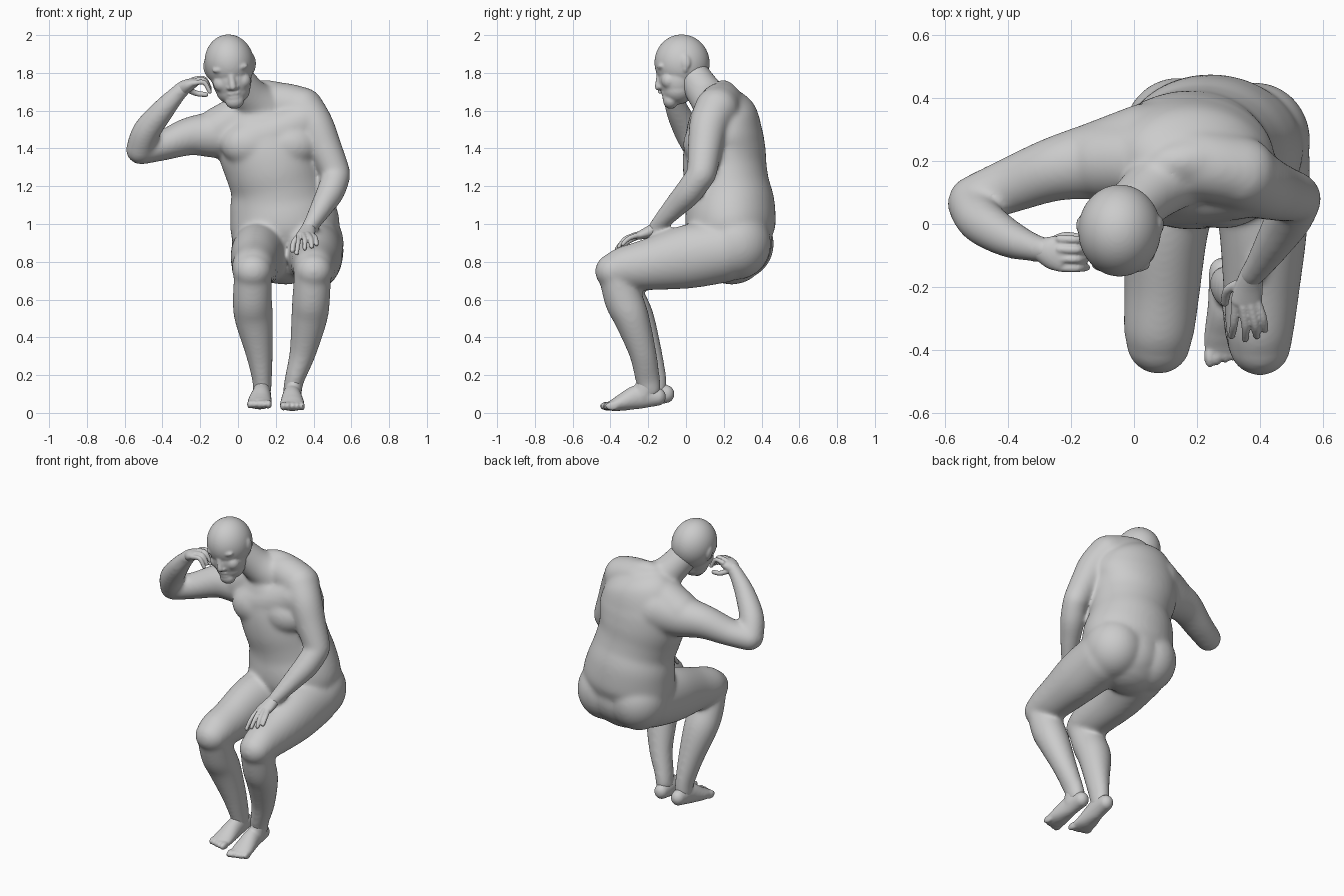
import bpy, bmesh, math
from mathutils import Vector, Matrix

X, Y = Vector((1, 0, 0)), Vector((0, 1, 0))
SEG = 40


def resample(pts, n=10):
    """Smooth curve through points of (x, y, z, radius along side, other radius)."""
    out = []
    for i in range(len(pts) - 1):
        p0, p1 = pts[max(i - 1, 0)], pts[i]
        p2, p3 = pts[i + 1], pts[min(i + 2, len(pts) - 1)]
        for k in range(n):
            t = k / n
            out.append([0.5 * (2 * b + (c - a) * t + (2 * a - 5 * b + 4 * c - d) * t * t
                               + (3 * b - a - 3 * c + d) * t ** 3)
                        for a, b, c, d in zip(p0, p1, p2, p3)])
    return out + [list(pts[-1])]


def tube(bm, pts, side=X, mat=Matrix()):
    """Closed tube with elliptical sections and rounded ends."""
    pts = [p if len(p) == 5 else (*p, p[3]) for p in pts]
    path = resample(pts)
    cs = [Vector(p[:3]) for p in path]
    last = len(cs) - 1
    rings = []
    for i, p in enumerate(path):
        t = (cs[min(i + 1, last)] - cs[max(i - 1, 0)]).normalized()
        rings.append((cs[i], t, p[3], p[4]))

    def cap(ring, sign):
        c, t, a, b = ring
        r = min(a, b)
        return [(c + t * sign * r * math.sin(math.radians(g)), t,
                 a * math.cos(math.radians(g)), b * math.cos(math.radians(g)))
                for g in (20, 40, 58, 72, 84)]
    rings = cap(rings[0], -1)[::-1] + rings + cap(rings[-1], 1)
    loops = []
    for c, t, a, b in rings:
        s = (side - t * side.dot(t)).normalized()
        n = t.cross(s)
        loops.append([bm.verts.new(mat @ (c + s * a * math.cos(w) + n * b * math.sin(w)))
                      for w in (math.tau * k / SEG for k in range(SEG))])
    for u, v in zip(loops, loops[1:]):
        for k in range(SEG):
            j = (k + 1) % SEG
            bm.faces.new((u[k], u[j], v[j], v[k]))
    bm.faces.new(loops[0])
    bm.faces.new(loops[-1])


def blob(bm, c, r, mat=Matrix()):
    m = mat @ Matrix.Translation(c) @ Matrix.Diagonal((*r, 1))
    bmesh.ops.create_uvsphere(bm, u_segments=48, v_segments=32, radius=1, matrix=m)


def finish(bm, name, voxel, smooth):
    """Fuse the overlapping volumes into one smooth skin."""
    bmesh.ops.recalc_face_normals(bm, faces=bm.faces[:])
    me = bpy.data.meshes.new(name)
    bm.to_mesh(me)
    bm.free()
    ob = bpy.data.objects.new(name, me)
    bpy.context.collection.objects.link(ob)
    rm = ob.modifiers.new("fuse", 'REMESH')
    rm.mode = 'VOXEL'
    rm.voxel_size = voxel
    rm.use_smooth_shade = True
    sm = ob.modifiers.new("soften", 'SMOOTH')
    sm.factor = 0.5
    sm.iterations = smooth


# body: torso, neck, legs, arms
bm = bmesh.new()
tube(bm, [(.26, .24, .88, .26, .2), (.25, .235, .98, .29, .238), (.23, .235, 1.1, .275, .235),
          (.215, .22, 1.2, .255, .222), (.19, .205, 1.3, .26, .222), (.17, .205, 1.4, .275, .217),
          (.17, .21, 1.5, .275, .197), (.18, .215, 1.6, .235, .158), (.2, .2, 1.68, .16, .075)])
for x, y, r in ((.14, .28, .175), (.385, .265, .175), (.26, .27, .19)):  # buttocks
    blob(bm, (x, y, .895), (r, .185, .19))
for x, y in ((.055, .09), (.28, .085)):  # chest
    blob(bm, (x, y, 1.42), (.145, .1, .115))
tube(bm, [(.05, .12, 1.44, .12), (.2, .12, 1.48, .12), (.34, .13, 1.54, .115)], Y)  # collar
tube(bm, [(-.1, .2, 1.495, .125), (.06, .2, 1.58, .125), (.2, .19, 1.635, .115),
          (.34, .165, 1.61, .115)], Y)  # shoulder girdle
tube(bm, [(.15, .18, 1.6, .125), (.06, .11, 1.68, .1), (-.02, .035, 1.79, .088)])  # neck

# thighs
tube(bm, [(.13, .2, .86, .165, .17), (.1, 0, .825, .14, .168), (.09, -.2, .785, .121, .137),
          (.08, -.33, .765, .113, .115), (.078, -.38, .75, .103, .097)])
tube(bm, [(.4, .2, .86, .16, .17), (.41, 0, .825, .142, .168), (.405, -.2, .785, .122, .137),
          (.4, -.33, .765, .109, .115), (.4, -.385, .75, .1, .097)])
# shins
tube(bm, [(.08, -.37, .74, .1, .09), (.076, -.315, .6, .104, .102), (.084, -.265, .5, .102, .097),
          (.112, -.207, .32, .073, .08), (.127, -.17, .18, .053, .068), (.128, -.16, .12, .05, .06)])
tube(bm, [(.395, -.375, .74, .098, .09), (.387, -.33, .6, .1, .102), (.377, -.288, .5, .096, .094),
          (.343, -.23, .32, .071, .073), (.3, -.203, .18, .053, .066), (.288, -.19, .12, .05, .06)])

# left arm resting on the thigh
tube(bm, [(.34, .16, 1.61, .115), (.405, .12, 1.52, .103), (.46, .1, 1.4, .091),
          (.512, .085, 1.28, .08), (.518, .07, 1.245, .075)])
tube(bm, [(.518, .07, 1.245, .075), (.49, .015, 1.17, .074), (.45, -.05, 1.1, .063),
          (.405, -.12, 1.025, .049), (.372, -.165, .975, .04)])
# right arm raised to the head
tube(bm, [(.04, .235, 1.5, .15), (-.1, .205, 1.475, .128), (-.25, .175, 1.465, .103),
          (-.4, .12, 1.415, .088, .08), (-.515, .075, 1.388, .077, .074)], Y)
tube(bm, [(-.52, .065, 1.392, .074), (-.485, .01, 1.49, .074), (-.4, -.045, 1.6, .062),
          (-.32, -.075, 1.69, .046), (-.28, -.082, 1.727, .041)], Y)
finish(bm, "body", .01, 26)

# feet with toes
bm = bmesh.new()
for ankle, heel, arch, ball, toe in (
        ((.128, -.165, .17), (.13, -.105, .1), (.125, -.2, .095), (.116, -.29, .063), (.115, -.34, .05)),
        ((.298, -.2, .17), (.282, -.15, .085), (.285, -.25, .085), (.287, -.34, .055), (.287, -.385, .04))):
    tube(bm, [(*ankle, .043, .058), ((ankle[0] + arch[0]) / 2, arch[1] + .02, .09, .045, .055)])
    tube(bm, [(*heel, .044, .048), (*arch, .05, .064), (*ball, .063, .045), (*toe, .065, .031)])
    inner = 1 if heel[0] < .2 else -1
    for k in range(5):
        blob(bm, (toe[0] + inner * (.047 - k * .025), toe[1] - .034 + k * .007, toe[2] - .004),
             (.018 - .001 * k, .038, .024))
finish(bm, "feet", .007, 8)

# head, built upright and then tilted into place
bm = bmesh.new()
M = (Matrix.Translation((-.045, -.02, 1.848)) @ Matrix.Rotation(math.radians(-8), 4, 'Y')
     @ Matrix.Rotation(math.radians(10), 4, 'X'))
for c, r in (((0, 0, .005), (.131, .146, .151)),         # skull
             ((0, -.04, -.08), (.104, .1, .12)),         # face
             ((0, -.045, -.135), (.09, .085, .075)),     # jaw
             ((0, -.095, -.185), (.05, .04, .042)),      # chin
             ((0, -.118, -.138), (.038, .02, .014)),     # upper lip
             ((0, -.116, -.16), (.034, .02, .014))):     # lower lip
    blob(bm, c, r, M)
for s in (-1, 1):
    blob(bm, (s * .045, -.112, -.004), (.05, .024, .02), M)      # brow
    blob(bm, (s * .042, -.112, -.036), (.024, .018, .016), M)    # eye
    blob(bm, (s * .055, -.085, -.085), (.045, .042, .045), M)    # cheek
    blob(bm, (s * .018, -.132, -.105), (.015, .017, .014), M)    # nostril
    blob(bm, (s * .126, .016, -.008), (.014, .027, .04), M)      # ear
    blob(bm, (s * .12, .008, -.038), (.012, .017, .026), M)      # ear lobe
tube(bm, [(0, -.12, -.015, .017), (0, -.134, -.06, .018), (0, -.145, -.1, .02)], X, M)
finish(bm, "head", .006, 9)


def hand(name, palm, fingers, side):
    bm = bmesh.new()
    tube(bm, palm, side)
    for i, f in enumerate(fingers):
        r = .0165 if i == 4 else .0145
        tube(bm, [(*p, r - .0015 * k) for k, p in enumerate(f)], side)
    finish(bm, name, .005, 4)


# left hand: little finger to index, then thumb
hand("left_hand", [(.375, -.155, .982, .036, .034), (.365, -.2, .957, .045, .03), (.356, -.25, .938, .05, .022)],
     [[(.392, -.25, .942), (.41, -.3, .925), (.415, -.335, .893)],
      [(.37, -.26, .945), (.385, -.32, .922), (.39, -.355, .88)],
      [(.346, -.265, .942), (.354, -.325, .915), (.353, -.365, .87)],
      [(.322, -.255, .932), (.318, -.315, .9), (.31, -.355, .845)],
      [(.335, -.19, .945), (.298, -.21, .908), (.288, -.25, .86)]], X)
# right hand with curled fingers near the cheek
fingers = [[(-.235, y, z), (-.18, y - .002, z + .004), (-.15, y, z - .045)]
           for y, z in ((-.138, 1.745), (-.11, 1.757), (-.08, 1.765), (-.048, 1.762))]
fingers.append([(-.265, -.06, 1.712), (-.22, -.04, 1.692), (-.17, -.045, 1.685)])
hand("right_hand", [(-.295, -.081, 1.715, .038, .038), (-.262, -.09, 1.735, .053, .034),
                    (-.232, -.094, 1.748, .058, .025)], fingers, Y)
